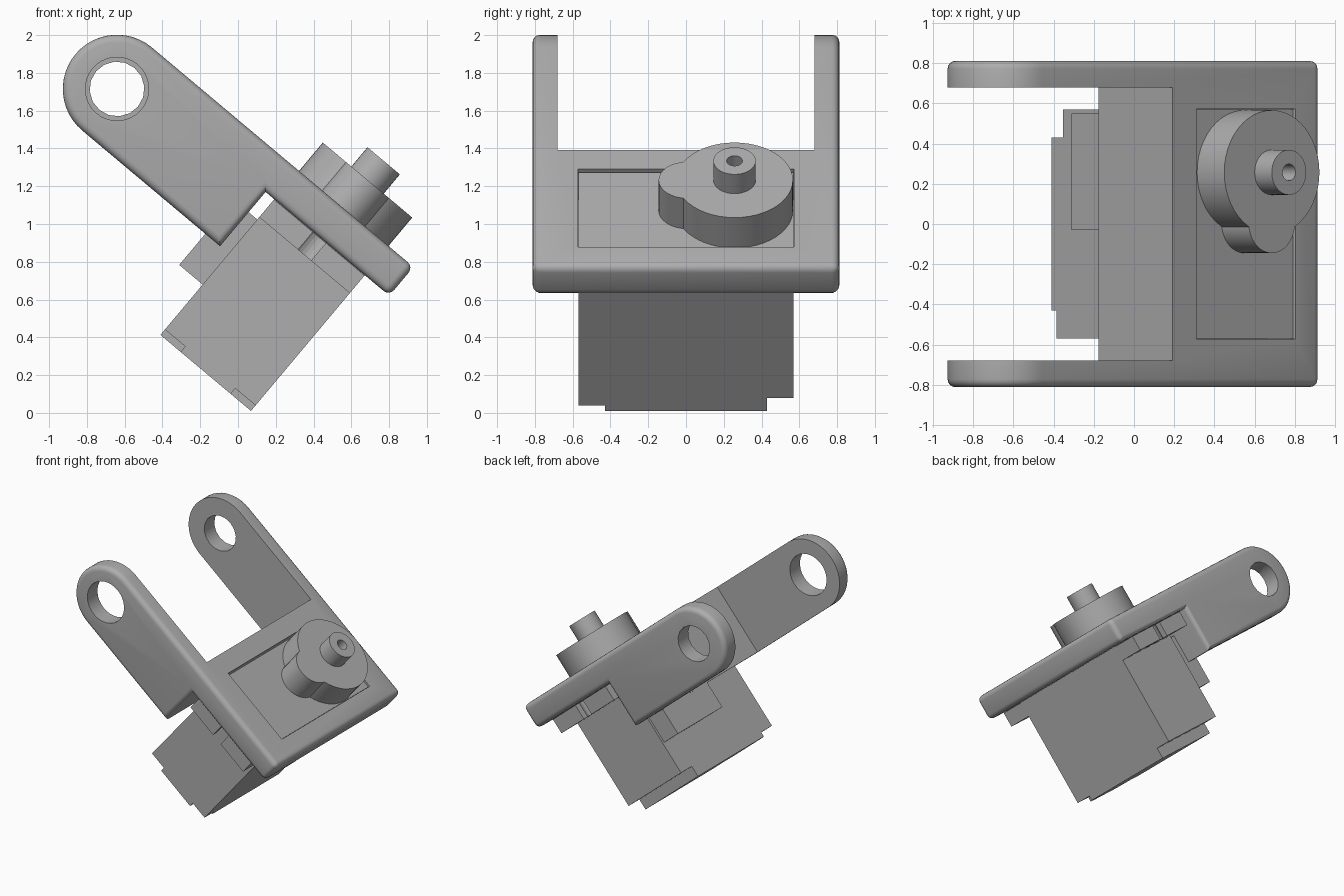
import bpy, bmesh, math
from mathutils import Matrix, Vector

if "Cube" in bpy.data.objects:
    bpy.data.objects.remove(bpy.data.objects["Cube"], do_unlink=True)

# Everything is built level (x along the plate, z out of it), then tilted
TILT = Matrix.Rotation(math.radians(40), 4, 'Y')

grey = bpy.data.materials.new("plain_grey")
grey.use_nodes = True
grey.diffuse_color = (0.42, 0.42, 0.42, 1)
grey.node_tree.nodes["Principled BSDF"].inputs["Base Color"].default_value = grey.diffuse_color


def finish(name, bm):
    bmesh.ops.recalc_face_normals(bm, faces=bm.faces)
    mesh = bpy.data.meshes.new(name)
    bm.to_mesh(mesh)
    bm.free()
    mesh.transform(TILT)
    mesh.materials.append(grey)
    obj = bpy.data.objects.new(name, mesh)
    bpy.context.collection.objects.link(obj)
    return obj


def box(name, x, y, z):
    bm = bmesh.new()
    bmesh.ops.create_cube(bm, size=1)
    for v in bm.verts:
        v.co = [lo + (c + 0.5) * (hi - lo) for c, (lo, hi) in zip(v.co, (x, y, z))]
    return finish(name, bm)


def cylinder(name, centre, radius, depth, axis='Z', sides=48):
    bm = bmesh.new()
    m = Matrix.Translation(centre)
    if axis != 'Z':
        m = m @ Matrix.Rotation(math.pi / 2, 4, 'X' if axis == 'Y' else 'Y')
    bmesh.ops.create_cone(bm, cap_ends=True, segments=sides, radius1=radius,
                          radius2=radius, depth=depth, matrix=m)
    return finish(name, bm)


def combine(obj, others, operation='DIFFERENCE'):
    bpy.context.view_layer.objects.active = obj
    for other in others:
        mod = obj.modifiers.new("combine", 'BOOLEAN')
        mod.operation, mod.object, mod.solver = operation, other, 'EXACT'
        bpy.ops.object.modifier_apply(modifier=mod.name)
        bpy.data.objects.remove(other, do_unlink=True)


def smooth(obj):
    bpy.ops.object.select_all(action='DESELECT')
    obj.select_set(True)
    bpy.context.view_layer.objects.active = obj
    bpy.ops.object.shade_smooth_by_angle(angle=math.radians(30))


# Bracket: side profile extruded across, with rounded outer edges
PX, PZ, R = -1.593, 0.902, 0.287          # pivot centre and arm end radius
HALF, INNER = 0.812, 0.68                 # arm outer and inner faces
END, TOP, UNDER = 0.215, PZ + R, 0.99     # plate tip, top and underside
profile = [(-0.64, PZ - R), (-0.64, UNDER), (END, UNDER), (END, TOP)]
for i in range(25):
    t = math.pi / 2 + math.pi * i / 24
    profile.append((PX + R * math.cos(t), PZ + R * math.sin(t)))
bm = bmesh.new()
face = bm.faces.new([bm.verts.new((x, -HALF, z)) for x, z in profile])
new = bmesh.ops.extrude_face_region(bm, geom=[face])["geom"]
bmesh.ops.translate(bm, vec=Vector((0, 2 * HALF, 0)),
                    verts=[g for g in new if isinstance(g, bmesh.types.BMVert)])
outer = [e for e in bm.edges if abs(e.verts[0].co.y - e.verts[1].co.y) < 0.01
         or all(v.co.x > END - 0.01 for v in e.verts)]
bmesh.ops.bevel(bm, geom=outer, offset=0.04, segments=4, profile=0.5,
                affect='EDGES', clamp_overlap=True)
bracket = finish("bracket", bm)
combine(bracket, [
    box("gap_cutter", (-3, -0.748), (-INNER, INNER), (0, 2)),
    box("opening_cutter", (-0.592, 0.05), (-0.573, 0.573), (0.5, 2)),
    cylinder("front_pivot_cutter", (PX, -0.75, PZ), 0.168, 0.4, 'Y', 32),
    cylinder("back_pivot_cutter", (PX, 0.75, PZ), 0.145, 0.4, 'Y', 16),
])
smooth(bracket)

# Motor case with notched lower corners
X0, X1, W = -0.58, 0.046, 0.57
case = box("motor_case", (X0, X1), (-W, W), (0.052, 1.175))
combine(case, [
    box("back_notch", (X0 - 1, X1 + 1), (0.43, 1), (-1, 0.14)),
    box("front_notch_a", (X0 - 1, X0 + 0.14), (-1, -0.43), (-1, 0.09)),
    box("front_notch_b", (X1 - 0.14, X1 + 1), (-1, -0.43), (-1, 0.09)),
])

# Cable cover on the side of the case
box("cable_cover", (-0.742, X0 + 0.01), (-0.03, 0.55), (0.4, 0.85))

# Slotted mounting ears, one at each end
MID = (X0 + X1) / 2
for side, name in ((-1, "front_ear"), (1, "back_ear")):
    span = sorted((side * 0.56, side * 0.78))
    slot = sorted((side * 0.68, side * 0.9))
    ear = box(name, (X0, X1), span, (0.866, 0.988))
    combine(ear, [
        cylinder("ear_hole", (MID, side * 0.67, 0.92), 0.075, 0.5, sides=24),
        box("ear_slot", (MID - 0.045, MID + 0.045), slot, (0.5, 1.2)),
    ])

# Gear housing: large disc merged with a small lobe
DY = 0.257
housing = cylinder("gear_housing", (MID, DY, 1.275), 0.309, 0.22)
combine(housing, [cylinder("lobe", (MID, 0.005, 1.275), 0.15, 0.22, sides=32)], 'UNION')
smooth(housing)

# Output shaft with a screw hole
shaft = cylinder("output_shaft", (MID, DY, 1.44), 0.112, 0.156, sides=32)
combine(shaft, [cylinder("screw_hole", (MID, DY, 1.5), 0.042, 0.2, sides=20)])
smooth(shaft)
